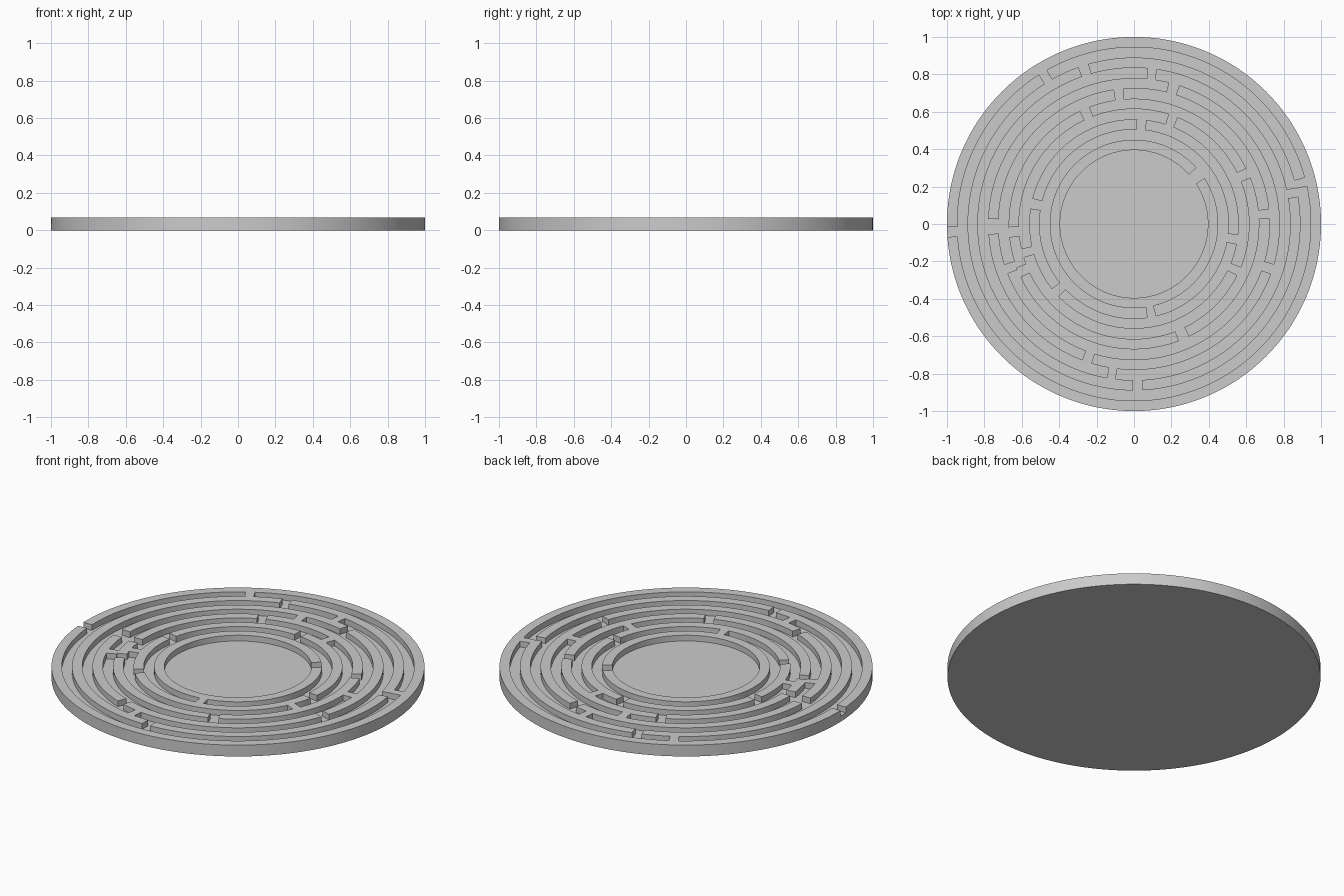
import bpy, bmesh
from math import radians, cos, sin

if "Cube" in bpy.data.objects:
    bpy.data.objects.remove(bpy.data.objects["Cube"])

FLOOR, TOP = 0.033, 0.067
# Radii bounding ring walls and channels alternately, outside to inside
R = [1.0, 0.945, 0.89, 0.835, 0.78, 0.725, 0.67, 0.615, 0.56, 0.505, 0.45, 0.395]

# Openings in each ring wall (degrees), outer ring first
GAPS = [
    [(181, 184)],
    [(9.5, 12.5), (106, 109.5), (269.7, 273)],
    [(72, 76), (178, 184), (249.3, 253), (340, 343.8)],
    [(21.7, 26.3), (111, 115.5), (181.5, 186), (200.5, 205), (291, 296)],
    [(83.3, 88.2), (166, 171.5), (218.5, 223.7), (349, 354)],
    [(33, 42)],
]
# Blocking walls across each channel (degrees), outer channel first
BLOCKS = [
    [(12.3, 15.3), (119.5, 122.6)],
    [(81.6, 85), (260, 263.3)],
    [(2.2, 6.4), (94.5, 98.7), (197.3, 201.5)],
    [(67.7, 72.5), (192.4, 197), (333.4, 338)],
    [(278, 283.5)],
]

# Angular stations: even steps plus every gap and block edge
angles = {i * 1.5 for i in range(240)}
for group in GAPS + BLOCKS:
    for a, b in group:
        angles |= {a, b}
angles = sorted(angles)
N = len(angles)


def height(band, i):
    """Top height of one cell of the polar grid."""
    mid = (angles[i] + (angles[i + 1] if i + 1 < N else 360)) / 2
    table = BLOCKS if band % 2 else GAPS
    inside = any(a < mid < b for a, b in table[band // 2])
    return TOP if inside == bool(band % 2) else FLOOR


bm = bmesh.new()
cache = {}


def vert(k, i, z):
    key = (k, i % N, z)
    if key not in cache:
        a = radians(angles[i % N])
        cache[key] = bm.verts.new((R[k] * cos(a), R[k] * sin(a), z))
    return cache[key]


H = [[height(b, i) for i in range(N)] for b in range(11)]

for i in range(N):
    j = i + 1
    for b in range(11):
        h = H[b][i]
        # cell top
        bm.faces.new([vert(b + 1, i, h), vert(b, i, h), vert(b, j, h), vert(b + 1, j, h)])
        # end faces between neighbours around the ring
        if H[b][j % N] != h:
            bm.faces.new([vert(b, j, FLOOR), vert(b + 1, j, FLOOR),
                          vert(b + 1, j, TOP), vert(b, j, TOP)])
        # curved faces between a band and the one inside it
        inner = H[b + 1][i] if b < 10 else FLOOR
        if inner != h:
            bm.faces.new([vert(b + 1, i, FLOOR), vert(b + 1, j, FLOOR),
                          vert(b + 1, j, TOP), vert(b + 1, i, TOP)])
    # outer rim
    bm.faces.new([vert(0, i, 0), vert(0, j, 0), vert(0, j, FLOOR), vert(0, i, FLOOR)])
    if H[0][i] == TOP:
        bm.faces.new([vert(0, i, FLOOR), vert(0, j, FLOOR), vert(0, j, TOP), vert(0, i, TOP)])

# central floor and underside
bm.faces.new([vert(11, i, FLOOR) for i in range(N)])
bm.faces.new([vert(0, i, 0) for i in reversed(range(N))])
bmesh.ops.recalc_face_normals(bm, faces=bm.faces)

mesh = bpy.data.meshes.new("maze_disc")
bm.to_mesh(mesh)
bm.free()
disc = bpy.data.objects.new("maze_disc", mesh)
bpy.context.collection.objects.link(disc)
